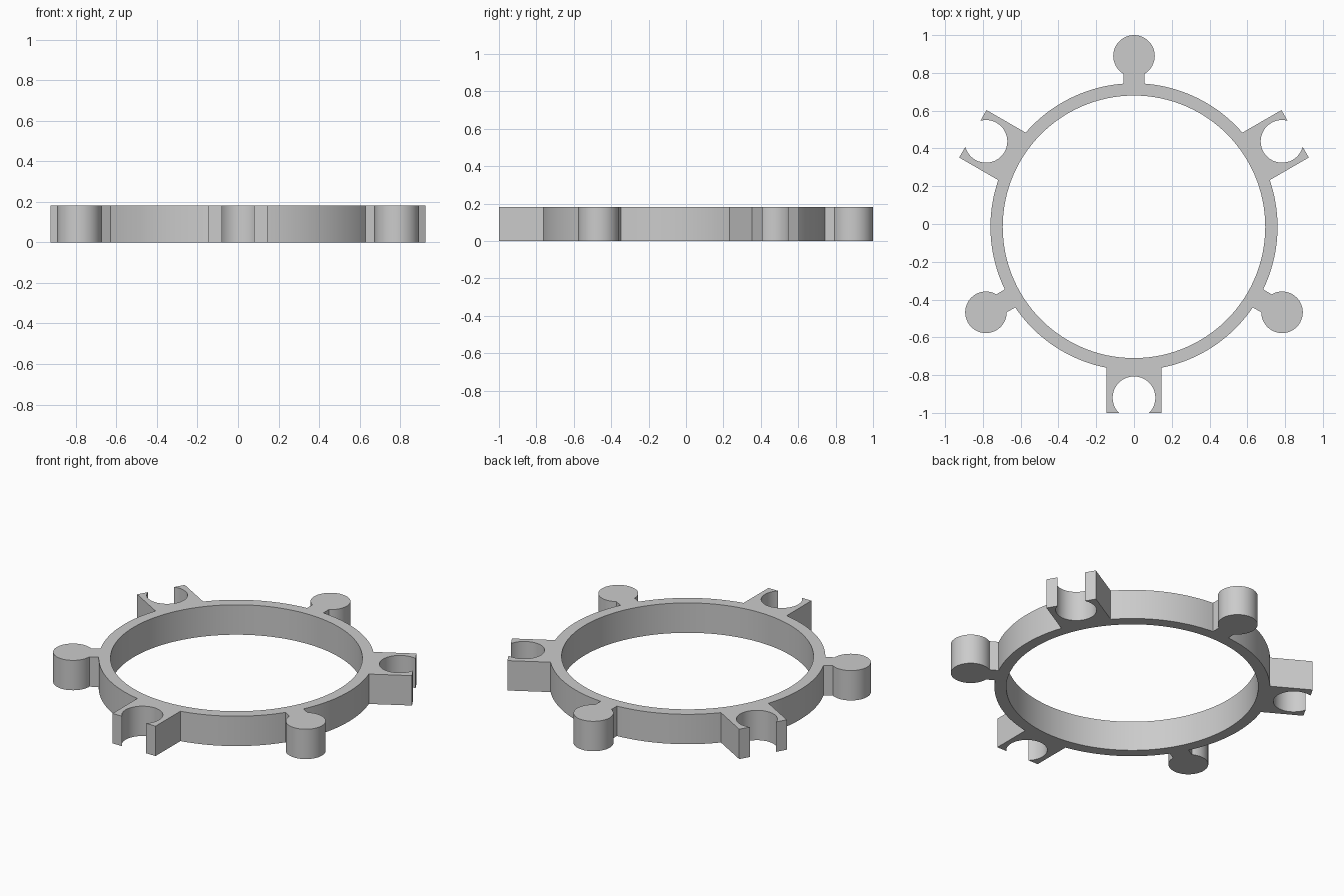
import bpy, bmesh
from math import sin, cos, asin, acos, pi, sqrt, radians

cube = bpy.data.objects.get("Cube")
if cube:
    bpy.data.objects.remove(cube, do_unlink=True)

HEIGHT = 0.182
OUTER, INNER = 0.76, 0.695      # ring radii
CENTRE_Y = -0.015
REACH = 0.905                   # distance of knob and socket centres
KNOB_R, NECK = 0.11, 0.055      # knob radius, half width of its neck
HOLE_R, BLOCK = 0.113, 0.145    # socket hole radius, half width of its block
BLOCK_END = 0.985


def arc(radius, start, end, steps, offset=0.0):
    return [(offset + radius * cos(start + (end - start) * i / steps),
             radius * sin(start + (end - start) * i / steps)) for i in range(steps + 1)]


def turn(points, angle):
    return [(x * cos(angle) - y * sin(angle), x * sin(angle) + y * cos(angle))
            for x, y in points]


def knob():
    """Round knob on a short neck, pointing along +x."""
    a = pi - asin(NECK / KNOB_R)
    root = sqrt(OUTER ** 2 - NECK ** 2)
    return [(root, -NECK)] + arc(KNOB_R, -a, a, 40, REACH) + [(root, NECK)]


def socket():
    """Square block with an open round hole, pointing along +x."""
    a = acos((BLOCK_END - REACH) / HOLE_R)
    root = sqrt(OUTER ** 2 - BLOCK ** 2)
    return ([(root, -BLOCK), (BLOCK_END, -BLOCK)]
            + arc(HOLE_R, -a, a - 2 * pi + 0.0, 40, REACH)
            + [(BLOCK_END, BLOCK), (root, BLOCK)])


# Outer outline: knobs and sockets alternate, joined by ring arcs
outline = []
for i in range(6):
    angle = radians(30 + 60 * i)
    part, half = (knob(), NECK) if i % 2 else (socket(), BLOCK)
    next_half = BLOCK if i % 2 else NECK
    outline += turn(part, angle)
    outline += arc(OUTER, angle + asin(half / OUTER),
                   angle + radians(60) - asin(next_half / OUTER), 20)[1:-1]
bore = arc(INNER, 0, 2 * pi, 120)[:-1]

# Filled and extruded profile
curve = bpy.data.curves.new("ring_profile", "CURVE")
curve.dimensions = "2D"
curve.fill_mode = "BOTH"
curve.extrude = HEIGHT / 2
for points in (outline, bore):
    spline = curve.splines.new("POLY")
    spline.points.add(len(points) - 1)
    for p, (x, y) in zip(spline.points, points):
        p.co = (x, y + CENTRE_Y, 0, 1)
    spline.use_cyclic_u = True
helper = bpy.data.objects.new("ring_profile", curve)
bpy.context.collection.objects.link(helper)
bpy.context.view_layer.update()
mesh = bpy.data.meshes.new_from_object(
    helper.evaluated_get(bpy.context.evaluated_depsgraph_get()))
bpy.data.objects.remove(helper, do_unlink=True)

# Weld the caps to the walls and stand the ring on the floor
bm = bmesh.new()
bm.from_mesh(mesh)
bmesh.ops.remove_doubles(bm, verts=bm.verts, dist=0.0001)
bmesh.ops.translate(bm, verts=bm.verts, vec=(0, 0, HEIGHT / 2))
bmesh.ops.recalc_face_normals(bm, faces=bm.faces)
bm.to_mesh(mesh)
bm.free()

grey = bpy.data.materials.new("light_grey")
grey.use_nodes = True
colour = (0.6, 0.6, 0.6, 1)
grey.diffuse_color = colour
grey.node_tree.nodes["Principled BSDF"].inputs["Base Color"].default_value = colour
mesh.materials.clear()
mesh.materials.append(grey)

ring = bpy.data.objects.new("connector_ring", mesh)
bpy.context.collection.objects.link(ring)
bpy.ops.object.select_all(action="DESELECT")
ring.select_set(True)
bpy.context.view_layer.objects.active = ring
bpy.ops.object.shade_smooth_by_angle(angle=radians(30))
